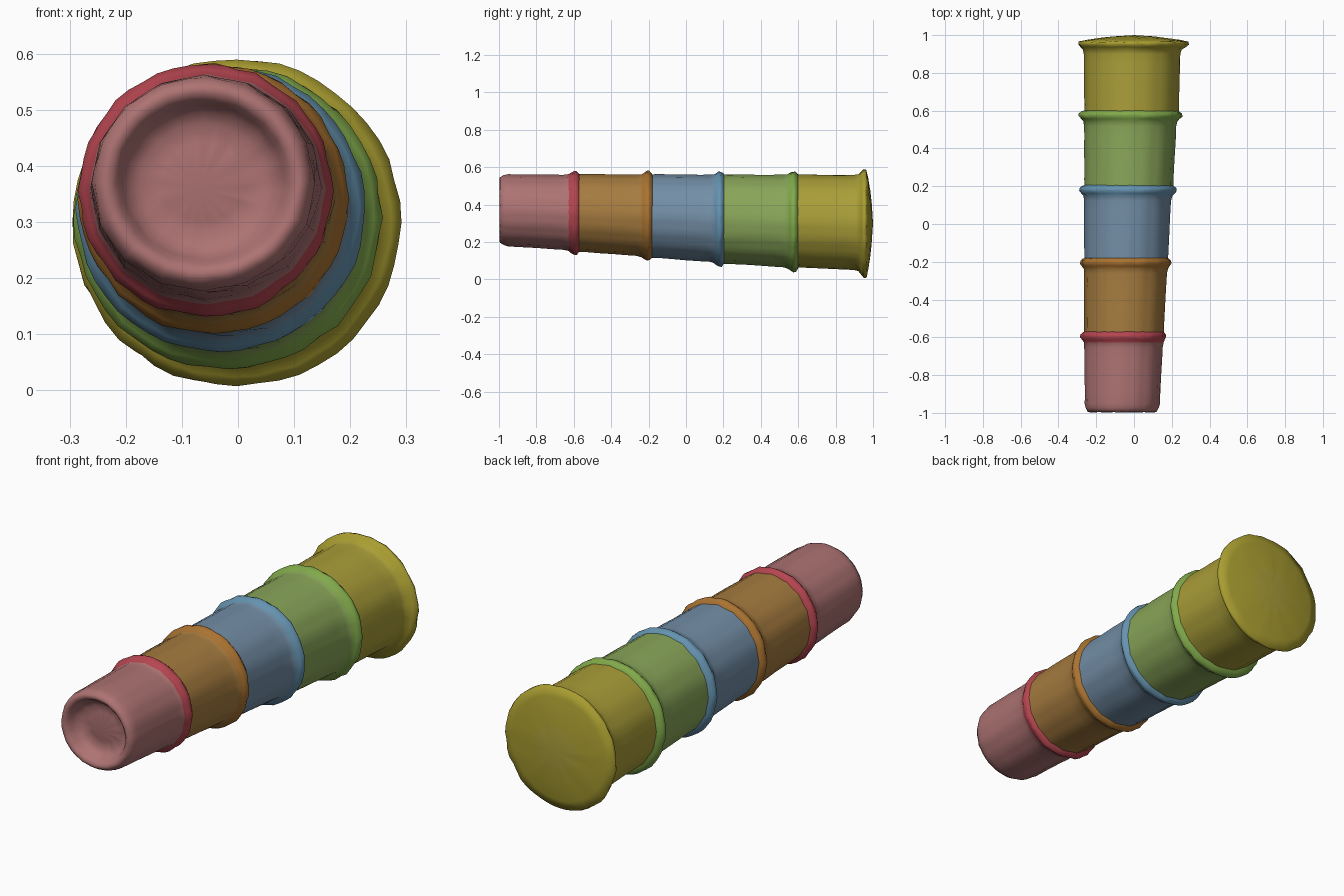
import bpy, bmesh, math, random

if "Cube" in bpy.data.objects:
    bpy.data.objects.remove(bpy.data.objects["Cube"])

random.seed(4)
N = 48        # points around each cup
FLUTES = 16   # soft vertical facets


def material(name, rgb):
    m = bpy.data.materials.new(name)
    m.diffuse_color = (*rgb, 1)
    m.use_nodes = True
    m.node_tree.nodes["Principled BSDF"].inputs["Base Color"].default_value = m.diffuse_color
    return m


def ring(bm, y, x0, x1, z0, z1, flute=0.006, rough=0.0012):
    """One oval cross-section given by its left, right, bottom and top limits."""
    cx, cz, rx, rz = (x0 + x1) / 2, (z0 + z1) / 2, (x1 - x0) / 2, (z1 - z0) / 2
    verts = []
    for i in range(N):
        a = 2 * math.pi * i / N
        d = flute * (abs(math.cos(a * FLUTES / 2)) - 0.65) + random.uniform(-rough, rough)
        verts.append(bm.verts.new((cx + (rx + d) * math.cos(a),
                                   y + random.uniform(-rough, rough),
                                   cz + (rz + d) * math.sin(a))))
    return verts


def bridge(bm, rings, first_rim=99):
    for k, (r0, r1) in enumerate(zip(rings, rings[1:])):
        for i in range(N):
            j = (i + 1) % N
            f = bm.faces.new((r0[i], r0[j], r1[j], r1[i]))
            f.material_index = 1 if k >= first_rim else 0


def cap(bm, r, y, x, z):
    c = bm.verts.new((x, y, z))
    for i in range(N):
        bm.faces.new((c, r[i], r[(i + 1) % N]))


def grow(b, d):
    return (b[0] - d, b[1] + d, b[2] - d, b[3] + d)


def mix(a, b, t):
    return tuple(p + (q - p) * t for p, q in zip(a, b))


# name, start y, lip y, body limits at start and end, lip limits, colours
CUPS = [
    ("red_cup", -1.00, -0.595, (-.258, .133, .182, .560), (-.261, .152, .158, .558),
     (-.282, .168, .132, .580), (.42, .17, .17), (.46, .06, .08)),
    ("orange_cup", -0.58, -0.205, (-.261, .155, .152, .562), (-.262, .175, .124, .558),
     (-.282, .197, .101, .580), (.38, .20, .05), (.40, .17, .03)),
    ("blue_cup", -0.19, 0.180, (-.261, .177, .120, .560), (-.262, .197, .092, .557),
     (-.288, .226, .070, .576), (.17, .27, .38), (.13, .29, .43)),
    ("green_cup", 0.195, 0.575, (-.261, .206, .088, .560), (-.262, .224, .064, .557),
     (-.292, .255, .038, .577), (.25, .38, .10), (.22, .40, .07)),
    ("yellow_cup", 0.59, 0.955, (-.261, .235, .066, .558), (-.264, .245, .050, .556),
     (-.295, .290, .007, .591), (.40, .34, .04), (.40, .34, .03)),
]

for n, (name, y0, y1, start, end, lip, body_rgb, lip_rgb) in enumerate(CUPS):
    bm = bmesh.new()
    rings = []
    last = n == len(CUPS) - 1
    if n == 0:
        # Recessed base with a rounded foot ring
        for y, d in ((-.93, -.12), (-.935, -.085), (-.945, -.065), (-.965, -.052),
                     (-.985, -.043), (-.997, -.030), (-.995, -.015), (-.975, -.003)):
            rings.append(ring(bm, y, *grow(start, d), flute=0.003))
        cap(bm, rings[0], -.955, -.07, .36)
    else:
        rings.append(ring(bm, y0 - .025, *start))
    # Tapering fluted wall
    for t in (.12, .3, .5, .7, .85):
        rings.append(ring(bm, y0 + t * (y1 - y0), *mix(start, end, t)))
    wall = len(rings)
    # Flared lip
    rings.append(ring(bm, y1 - .032, *mix(end, lip, .12)))
    rings.append(ring(bm, y1 - .018, *mix(end, lip, .6), flute=0.004, rough=.002))
    rings.append(ring(bm, y1 - .004, *lip, flute=0.003, rough=.003))
    rings.append(ring(bm, y1 + .009, *mix(end, lip, .93), flute=0.003, rough=.003))
    if last:
        # Shallow domed closing face
        for y, d in ((.974, -.045), (.984, -.11), (.992, -.18)):
            rings.append(ring(bm, y, *grow(lip, d), flute=0))
        cap(bm, rings[-1], 1.0, 0, .3)
    else:
        rings.append(ring(bm, y1 + .021, *mix(end, lip, .45), flute=0.003))
        rings.append(ring(bm, y1 + .028, *grow(CUPS[n + 1][3], -.006)))
    bridge(bm, rings, wall)
    bmesh.ops.recalc_face_normals(bm, faces=bm.faces)
    # Open sleeves need an explicit outward check
    bm.faces.ensure_lookup_table()
    mid = (sum(start[:2]) / 2, sum(start[2:]) / 2)
    side = max(bm.faces, key=lambda f: f.calc_area() if abs(f.normal.y) < .3 else 0)
    c = side.calc_center_median()
    if side.normal.x * (c.x - mid[0]) + side.normal.z * (c.z - mid[1]) < 0:
        bmesh.ops.reverse_faces(bm, faces=bm.faces)
    me = bpy.data.meshes.new(name)
    bm.to_mesh(me)
    bm.free()
    me.materials.append(material(name + "_wall", body_rgb))
    me.materials.append(material(name + "_lip", lip_rgb))
    for p in me.polygons:
        p.use_smooth = True
    bpy.context.collection.objects.link(bpy.data.objects.new(name, me))
